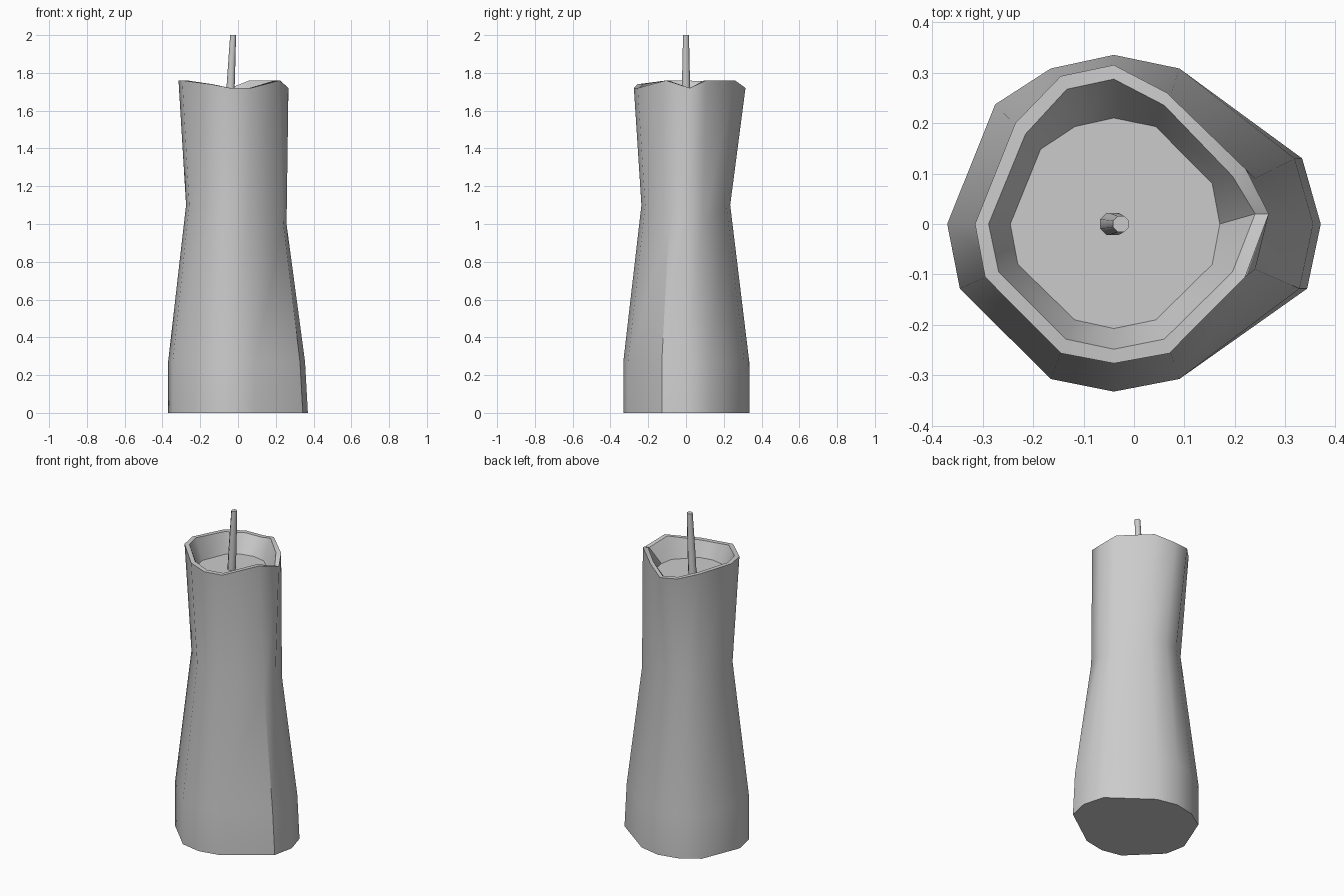
import bpy, bmesh, math

if "Cube" in bpy.data.objects:
    bpy.data.objects.remove(bpy.data.objects["Cube"])


def loft(name, rings, angle):
    """Skin matching closed rings and cap both ends."""
    bm = bmesh.new()
    loops = [[bm.verts.new(p) for p in ring] for ring in rings]
    n = len(loops[0])
    for a, b in zip(loops, loops[1:]):
        for i in range(n):
            j = (i + 1) % n
            bm.faces.new((a[i], a[j], b[j], b[i]))
    bm.faces.new(loops[0])
    bm.faces.new(loops[-1])
    bmesh.ops.recalc_face_normals(bm, faces=bm.faces)
    mesh = bpy.data.meshes.new(name)
    bm.to_mesh(mesh)
    bm.free()
    ob = bpy.data.objects.new(name, mesh)
    bpy.context.collection.objects.link(ob)
    bpy.context.view_layer.objects.active = ob
    ob.select_set(True)
    bpy.ops.object.shade_smooth_by_angle(angle=math.radians(angle))
    ob.select_set(False)
    return ob


# candle outlines, counter-clockwise from the right
base = [(.37, 0), (.333, .13), (.09, .308), (-.04, .335), (-.165, .308), (-.275, .237),
        (-.37, 0), (-.345, -.128), (-.165, -.307), (-.04, -.332), (.09, -.307), (.343, -.128)]
waist = [(.257, 0), (.24, .09), (.06, .214), (-.04, .234), (-.13, .214), (-.205, .165),
         (-.275, 0), (-.258, -.09), (-.13, -.216), (-.04, -.236), (.06, -.216), (.24, -.09)]
rim = [(.267, .02), (.222, .108), (.065, .26), (-.04, .315), (-.145, .293), (-.235, .2),
       (-.315, 0), (-.295, -.105), (-.145, -.256), (-.04, -.276), (.07, -.256), (.22, -.105)]
lip = [(.24, .02), (.195, .095), (.06, .235), (-.04, .287), (-.133, .267), (-.215, .178),
       (-.288, 0), (-.268, -.095), (-.135, -.228), (-.04, -.248), (.06, -.228), (.195, -.095)]
pool = [(.17, 0), (.155, .08), (.043, .193), (-.04, .21), (-.117, .193), (-.185, .148),
        (-.245, 0), (-.23, -.08), (-.117, -.19), (-.04, -.207), (.043, -.19), (.155, -.08)]
rim_z = [1.72, 1.76, 1.76, 1.72, 1.73, 1.75, 1.76, 1.76, 1.74, 1.72, 1.72, 1.76]


def flat(outline, z):
    return [(x, y, z) for x, y in outline]


def wavy(outline):
    return [(x, y, z) for (x, y), z in zip(outline, rim_z)]


# shoulder ring where the straight foot starts to taper
shoulder = [(x - (.015 if x > .3 else 0), y, .27) for x, y in base]
# waist sits a little lower on the right side
waist_ring = [(x, y, 1.0 if x > .2 else 1.1) for x, y in waist]
loft("candle_body", [flat(base, 0), shoulder, waist_ring, wavy(rim), wavy(lip),
                     flat(pool, 1.63)], 40)


# slightly leaning wick
def circle(x, r, z, n=8):
    return [(x + r * math.cos(math.tau * (i + .5) / n),
             r * math.sin(math.tau * (i + .5) / n), z) for i in range(n)]


loft("wick", [circle(-.046, .024, 1.6), circle(-.038, .023, 1.75), circle(-.026, .017, 2.0)], 50)
